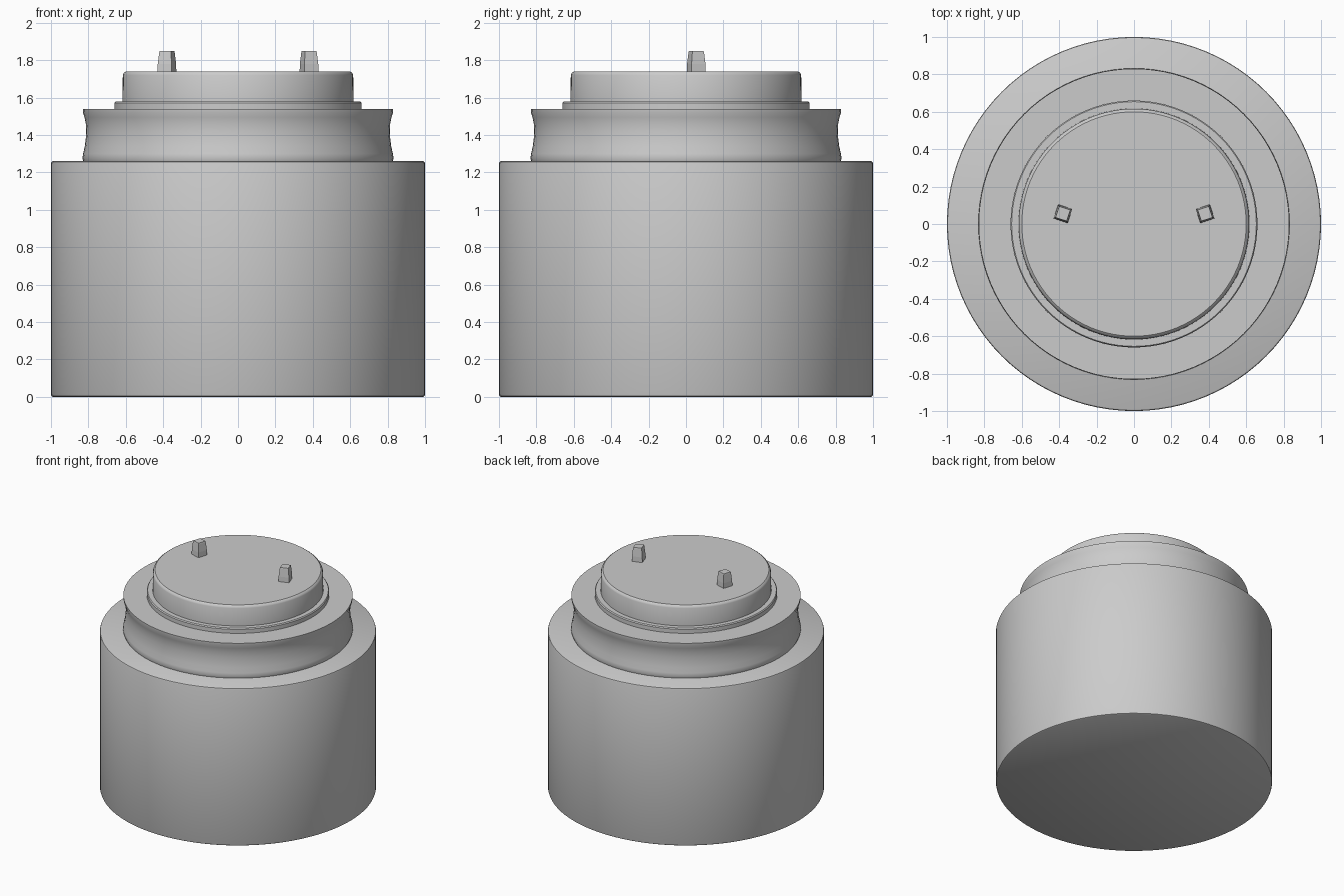
import bpy, bmesh
from math import sin, cos, pi, radians

if "Cube" in bpy.data.objects:
    bpy.data.objects.remove(bpy.data.objects["Cube"])

SEGMENTS = 96


def finish(name, bm, smooth=True):
    bmesh.ops.recalc_face_normals(bm, faces=bm.faces)
    mesh = bpy.data.meshes.new(name)
    bm.to_mesh(mesh)
    bm.free()
    obj = bpy.data.objects.new(name, mesh)
    bpy.context.collection.objects.link(obj)
    if smooth:
        bpy.ops.object.select_all(action='DESELECT')
        obj.select_set(True)
        bpy.context.view_layer.objects.active = obj
        bpy.ops.object.shade_smooth_by_angle(angle=radians(35))
    return obj


def lathe(name, profile):
    """Closed solid of revolution from (radius, z) points, bottom to top."""
    bm = bmesh.new()
    rings = [[bm.verts.new((r * cos(2 * pi * i / SEGMENTS),
                            r * sin(2 * pi * i / SEGMENTS), z))
              for i in range(SEGMENTS)] for r, z in profile]
    for low, high in zip(rings, rings[1:]):
        for i in range(SEGMENTS):
            j = (i + 1) % SEGMENTS
            bm.faces.new((low[i], low[j], high[j], high[i]))
    bm.faces.new(rings[0])
    bm.faces.new(rings[-1])
    return finish(name, bm)


def pin(name, side):
    """Tapered square pin, turned outward on its own axis."""
    bm = bmesh.new()
    turn = radians(18) * side
    rings = []
    for width, z in ((0.080, 1.73), (0.078, 1.78), (0.066, 1.84), (0.062, 1.85)):
        r = width / 2 ** 0.5
        rings.append([bm.verts.new((0.38 * side + r * cos(turn + pi / 4 + k * pi / 2),
                                    0.055 + r * sin(turn + pi / 4 + k * pi / 2), z))
                      for k in range(4)])
    for low, high in zip(rings, rings[1:]):
        for k in range(4):
            j = (k + 1) % 4
            bm.faces.new((low[k], low[j], high[j], high[k]))
    bm.faces.new(rings[0])
    bm.faces.new(rings[-1])
    return finish(name, bm, smooth=False)


# Main cylinder with softened rims
lathe("body", [(0.99, 0), (0.997, 0.004), (1, 0.012),
               (1, 1.248), (0.997, 1.256), (0.99, 1.26)])

# Waisted neck
lathe("neck", [(0.825, 1.255), (0.832, 1.275), (0.828, 1.30), (0.819, 1.34),
               (0.814, 1.38), (0.812, 1.42), (0.814, 1.46), (0.821, 1.495),
               (0.829, 1.52), (0.83, 1.54)])

# Thin step under the cap
lathe("step_ring", [(0.66, 1.535), (0.66, 1.572), (0.654, 1.58)])

# Cap with a rounded upper edge
lathe("cap", [(0.618, 1.575), (0.616, 1.72), (0.611, 1.732), (0.60, 1.74)])

# Two mirrored contact pins
pin("pin_left", -1)
pin("pin_right", 1)
